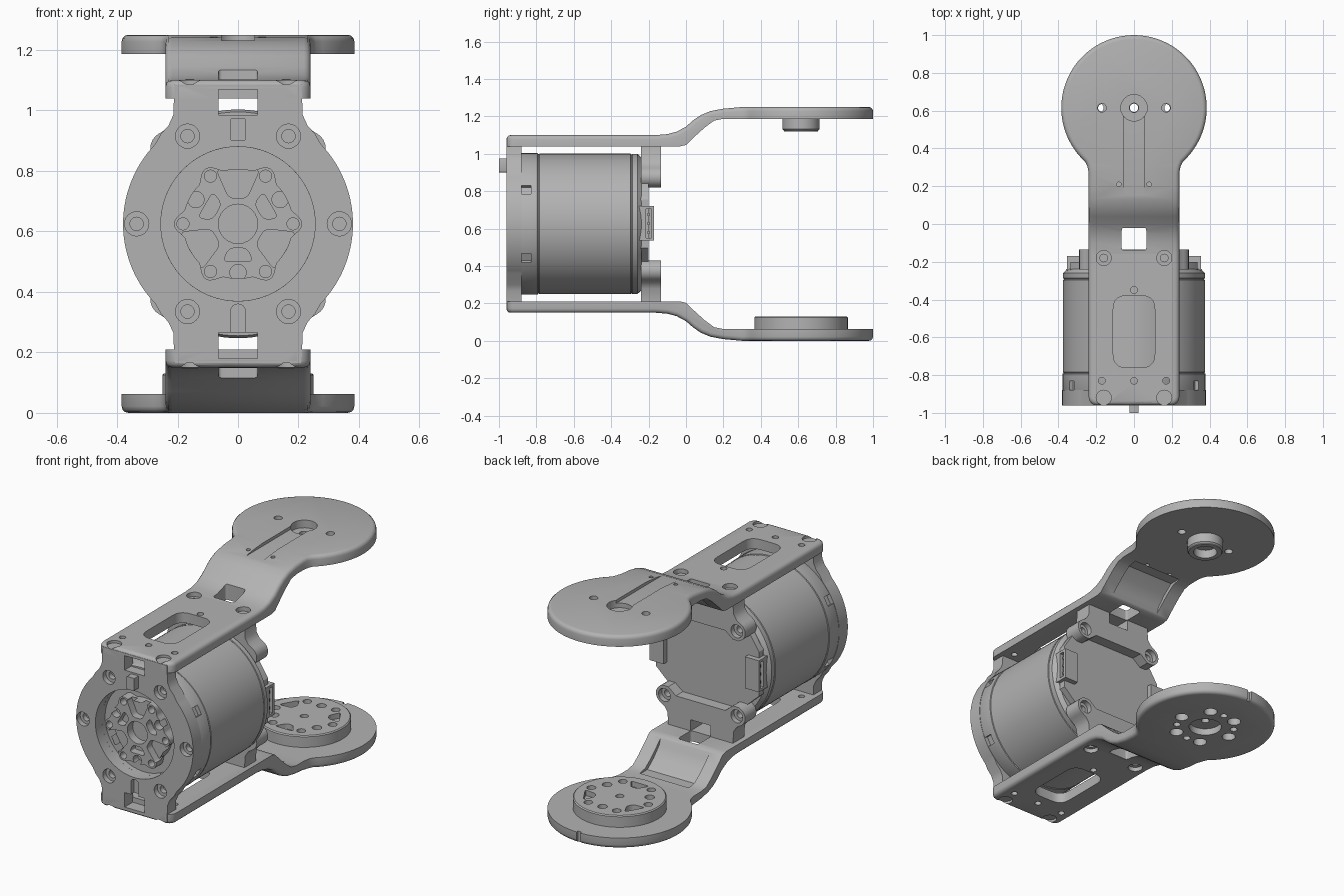
import bpy, bmesh
from math import sin, cos, pi, radians
from mathutils import Vector, Matrix

cube = bpy.data.objects.get("Cube")
if cube:
    bpy.data.objects.remove(cube)

metal = bpy.data.materials.new("grey metal")
metal.use_nodes = True
GREY = (0.45, 0.45, 0.45, 1)
metal.diffuse_color = GREY
metal.node_tree.nodes["Principled BSDF"].inputs["Base Color"].default_value = GREY

MID = 0.625      # height of the motor axis
DISC_Y = 0.615   # centre of the end discs
DISC_R = 0.385
SEG = 64


def finish(name, bm):
    bmesh.ops.recalc_face_normals(bm, faces=bm.faces)
    mesh = bpy.data.meshes.new(name)
    bm.to_mesh(mesh)
    bm.free()
    mesh.materials.append(metal)
    ob = bpy.data.objects.new(name, mesh)
    bpy.context.collection.objects.link(ob)
    return ob


def prism(name, pts, axis, a, b):
    """Extrude a 2D outline along an axis from a to b."""
    place = {"x": lambda p, t: (t, p[0], p[1]),
             "y": lambda p, t: (p[0], t, p[1]),
             "z": lambda p, t: (p[0], p[1], t)}[axis]
    bm = bmesh.new()
    low, high = ([bm.verts.new(place(p, t)) for p in pts] for t in (a, b))
    bm.faces.new(low)
    bm.faces.new(high)
    for i in range(len(pts)):
        j = (i + 1) % len(pts)
        bm.faces.new((low[i], low[j], high[j], high[i]))
    return finish(name, bm)


def lathe(name, prof, loc, axis, seg=SEG):
    """Turn (radius, height) pairs about an axis through loc."""
    bm = bmesh.new()
    rings = [[bm.verts.new((r * cos(2 * pi * k / seg), r * sin(2 * pi * k / seg), h))
              for k in range(seg)] for r, h in prof]
    bm.faces.new(rings[0])
    bm.faces.new(rings[-1])
    for p, q in zip(rings, rings[1:]):
        for k in range(seg):
            m = (k + 1) % seg
            bm.faces.new((p[k], p[m], q[m], q[k]))
    turn = Vector((0, 0, 1)).rotation_difference(Vector(axis)).to_matrix().to_4x4()
    bm.transform(Matrix.Translation(loc) @ turn)
    return finish(name, bm)


def hole(loc, axis, r, depth, r2=0, depth2=0):
    """Drill cutter going inwards from loc; axis points outwards."""
    prof = [(r, 0.01), (r, -depth)]
    if r2:
        prof += [(r2, -depth), (r2, -depth2)]
    return lathe("cutter", prof, loc, axis, 24)


def rounded(pts, rad, n=5):
    """Round each corner of an outline."""
    out = []
    for i, p in enumerate(pts):
        c = Vector(p)
        a = c + (Vector(pts[i - 1]) - c).normalized() * rad
        b = c + (Vector(pts[(i + 1) % len(pts)]) - c).normalized() * rad
        for k in range(n + 1):
            t = k / n
            out.append(a * (1 - t) ** 2 + c * 2 * t * (1 - t) + b * t * t)
    return out


def rect(x0, x1, y0, y1):
    return [(x0, y0), (x1, y0), (x1, y1), (x0, y1)]


def arc(cx, cy, r, a0, a1, n):
    return [(cx + r * cos(radians(a0 + (a1 - a0) * k / n)),
             cy + r * sin(radians(a0 + (a1 - a0) * k / n))) for k in range(n + 1)]


def combine(ob, tools, op="DIFFERENCE"):
    for t in tools:
        m = ob.modifiers.new("cut", "BOOLEAN")
        m.object, m.operation, m.solver = t, op, "EXACT"
    dg = bpy.context.evaluated_depsgraph_get()
    ob.data = bpy.data.meshes.new_from_object(ob.evaluated_get(dg))
    ob.modifiers.clear()
    for t in tools:
        bpy.data.objects.remove(t)
    return ob


def arm(name, lower):
    """Cranked bracket arm; the lower one is the upper one flipped."""
    top = [(-0.96, 1.1), (-0.16, 1.1), (-0.1, 1.105), (-0.05, 1.118), (0, 1.145), (0.04, 1.18),
           (0.08, 1.207), (0.13, 1.228), (0.2, 1.241), (0.3, 1.25), (1.01, 1.25)]
    under = [(1.01, 1.187), (0.2, 1.187), (0.15, 1.177), (0.1, 1.14), (0.05, 1.095),
             (0, 1.047), (-0.03, 1.04), (-0.96, 1.04)]
    ob = prism(name, top + under, "x", -0.4, 0.4)
    side = [(0.24, 0.27), (0.246, 0.303)]
    corner = arc(0.195, -0.915, 0.045, -90, 0, 6)
    plan = corner + side + arc(0, DISC_Y, DISC_R, -48, 228, 60)
    plan += [(-x, y) for x, y in reversed(corner + side)]
    combine(ob, [prism("cutter", plan, "z", 0.9, 1.4)], "INTERSECT")
    # soften the outer rim
    bm = bmesh.new()
    bm.from_mesh(ob.data)
    rim = [e for e in bm.edges if len(e.link_faces) == 2
           and max(f.normal.z for f in e.link_faces) > 0.5
           and abs(min(e.link_faces, key=lambda f: f.normal.z).normal.z) < 0.1]
    bmesh.ops.bevel(bm, geom=rim, offset=0.022, segments=3, profile=0.5, affect="EDGES")
    bm.to_mesh(ob.data)
    bm.free()
    up = (0, 0, 1)
    cuts = [prism("cutter", rounded(rect(-0.11, 0.11, -0.76, -0.38), 0.07), "z", 1, 1.2),
            prism("cutter", rounded(rect(-0.065, 0.065, -0.14, -0.02), 0.015), "z", 1, 1.3),
            prism("cutter", rect(-0.065, 0.065, -1, -0.885), "z", 1, 1.07),
            prism("cutter", [(0, 1.03), (0.02, 1.09), (0.07, 1.145), (0.13, 1.192),
                             (0.2, 1.192), (0.2, 1.15)], "x", -0.16, 0.16)]
    cuts += [hole((x, y, 1.1), up, 0.04, 0.025, 0.02, 0.09) for x in (-0.16, 0.16) for y in (-0.18, -0.92)]
    cuts += [hole((x, y, 1.1), up, 0.018, 0.08) for x, y in ((-0.17, -0.83), (0, -0.83), (0.17, -0.83), (0, -0.35))]
    if lower:
        cuts.append(hole((0, DISC_Y, 1.25), up, 0.09, 0.04, 0.022, 0.1))
        for k in range(6):
            a = k * pi / 3
            cuts.append(hole((0.17 * cos(a), DISC_Y + 0.17 * sin(a), 1.25), up, 0.037, 0.05, 0.02, 0.1))
            a += pi / 6
            if k % 3:
                cuts.append(hole((0.16 * cos(a), DISC_Y + 0.16 * sin(a), 1.25), up, 0.02, 0.05))
        cuts.append(prism("cutter", rect(-0.012, 0.012, 0.985, 1.05), "z", 1.1, 1.3))
    else:
        cuts.append(prism("cutter", rect(-0.055, 0.055, 0.1, DISC_Y), "z", 1.232, 1.3))
        cuts.append(hole((0, DISC_Y, 1.25), up, 0.07, 0.045, 0.025, 0.2))
        cuts += [hole((x, DISC_Y, 1.25), up, 0.023, 0.1) for x in (-0.17, 0.17)]
        cuts += [hole((x, 0.21, 1.25), up, 0.012, 0.12) for x in (-0.08, 0.08)]
    combine(ob, cuts)
    if lower:
        ob.data.transform(Matrix.Translation((0, 0, 2 * MID)) @ Matrix.Scale(-1, 4, (0, 0, 1)))
        ob.data.flip_normals()


arm("upper_arm", False)
arm("lower_arm", True)

# bushing under the upper disc
bush = lathe("upper_bushing", [(0.1, 0.07), (0.1, 0.012), (0.092, 0.004), (0.092, 0)], (0, DISC_Y, 1.12), (0, 0, 1))
combine(bush, [hole((0, DISC_Y, 1.12), (0, 0, -1), 0.065, 0.05, 0.025, 0.09)])

# raised hub on the lower disc
hub = lathe("lower_hub", [(0.25, 0.06), (0.25, 0.125), (0.244, 0.131)], (0, DISC_Y, 0), (0, 0, 1))
cuts = [hole((0, DISC_Y, 0.131), (0, 0, 1), 0.022, 0.08)]
for k in range(6):
    a = k * pi / 3
    cuts.append(hole((0.185 * cos(a), DISC_Y + 0.185 * sin(a), 0.131), (0, 0, 1), 0.024, 0.09))
    a += pi / 6
    if k % 2:
        cuts.append(hole((0.16 * cos(a), DISC_Y + 0.16 * sin(a), 0.131), (0, 0, 1), 0.026, 0.04))
    else:
        tri = [(0.19, -0.06), (0.19, 0.06), (0.13, 0.02), (0.13, -0.02)]
        tri = [(u * cos(a) - v * sin(a), DISC_Y + u * sin(a) + v * cos(a)) for u, v in tri]
        cuts.append(prism("cutter", rounded(tri, 0.018), "z", 0.1, 0.15))
combine(hub, cuts)

# motor can, with seam grooves and side notches
can = lathe("motor_can", [(0.37, -0.9), (0.378, -0.88), (0.378, -0.793), (0.373, -0.791), (0.373, -0.786),
                          (0.376, -0.784), (0.376, -0.296), (0.371, -0.294), (0.371, -0.289),
                          (0.375, -0.287), (0.375, -0.26), (0.355, -0.238)], (0, 0, MID), (0, 1, 0), 96)
cuts = [lathe("cutter", [(0.255, -0.91), (0.255, -0.87)], (0, 0, MID), (0, 1, 0))]
for deg in (29, 151, 209, 331):
    a = radians(deg)
    box = [(u * cos(a) - v * sin(a), MID + u * sin(a) + v * cos(a)) for u, v in rect(0.355, 0.4, -0.027, 0.027)]
    cuts.append(prism("cutter", box, "y", -0.885, -0.83))
combine(can, cuts)

# front plate: ring with a neck above and below
quarter = arc(0, 0, 0.38, 0, 44, 14) + [(0.255, 0.297), (0.23, 0.325), (0.214, 0.36), (0.21, 0.46)]
half = quarter + [(-x, z) for x, z in reversed(quarter)]
outline = half + [(-x, -z) for x, z in half[1:-1]]
plate = prism("front_plate", [(x, z + MID) for x, z in outline], "y", -0.96, -0.88)
front = (0, -1, 0)
cuts = [hole((0, -0.96, MID), front, 0.255, 0.1)]
cuts[0].data.transform(Matrix.Identity(4))
cuts += [prism("cutter", rect(-0.065, 0.065, MID + s * 0.36, MID + s * 0.447), "y", -1, -0.8) for s in (-1, 1)]
cuts += [hole((s * x, -0.96, MID + z), front, 0.04, 0.03, 0.022, 0.06)
         for s in (-1, 1) for x, z in ((0.335, 0), (0.167, 0.29), (0.167, -0.29))]
cuts.append(prism("cutter", [(-0.025, 0.25), (0.025, 0.25)] + arc(0, 0.335, 0.025, 0, 180, 8), "y", -1, -0.93))
cuts.append(lathe("cutter", [(0.255, -1), (0.255, -0.8)], (0, 0, MID), (0, 1, 0), 96))
combine(plate, cuts)
prism("locating_key", rounded(rect(-0.025, 0.025, 0.9, 0.975), 0.006, 2), "y", -1, -0.93)

# rotor face with six bosses, pockets and holes
star = []
for k in range(120):
    a = 2 * pi * k / 120
    r = 0.182 + 0.03 * max(0, cos(6 * a)) ** 1.5
    star.append((r * cos(a), MID + r * sin(a)))
rotor = prism("rotor_face", star, "y", -0.935, -0.86)
cuts = [hole((0, -0.935, MID), front, 0.065, 0.05)]
for k in range(6):
    a = k * pi / 3
    cuts.append(hole((0.182 * cos(a), -0.935, MID + 0.182 * sin(a)), front, 0.02, 0.05))
    a += pi / 6
    inner, outer, wide = (0.085, 0.18, 0.072) if k % 2 else (0.08, 0.125, 0.05)
    pocket = [(inner, -0.03), (outer, -wide), (outer, wide), (inner, 0.03)]
    pocket = [(u * cos(a) - v * sin(a), MID + u * sin(a) + v * cos(a)) for u, v in pocket]
    cuts.append(prism("cutter", rounded(pocket, 0.02), "y", -1, -0.89))
    if k % 2 == 0:
        cuts.append(hole((0.161 * cos(a), -0.935, MID + 0.161 * sin(a)), front, 0.027, 0.045))
combine(rotor, cuts)

# rear circuit cover
edge = [(0.335, -0.13), (0.335, 0.13), (0.28, 0.215), (0.15, 0.3)]
prism("rear_cover", [(x, z + MID) for x, z in edge + [(-x, z) for x, z in reversed(edge)]]
      + [(-0.15, 0.325), (0.15, 0.325)], "y", -0.245, -0.2)
for s in (-1, 1):
    # rear bracket with screw ears, joining the can to an arm
    r = [(0.16, 0.235), (0.21, 0.195), (0.25, 0.195)] + arc(0.235, 0.25, 0.055, -60, 60, 8)
    r += [(0.235, 0.315), (0.215, 0.345), (0.21, 0.42)]
    pts = r + [(-x, z) for x, z in reversed(r)]
    br = prism(("lower" if s < 0 else "upper") + "_rear_bracket", [(x, MID + s * z) for x, z in pts], "y", -0.24, -0.135)
    combine(br, [prism("cutter", rect(-0.065, 0.065, MID + s * 0.35, MID + s * 0.43), "y", -0.3, 0)]
            + [hole((x, -0.135, MID + s * 0.25), (0, 1, 0), 0.038, 0.03, 0.02, 0.07) for x in (-0.235, 0.235)])
    # cable socket with pins
    side = "left" if s > 0 else "right"
    sock = prism(side + "_socket", rect(s * 0.265, s * 0.355, 0.535, 0.72), "y", -0.25, -0.17)
    combine(sock, [prism("cutter", rect(s * 0.28, s * 0.4, 0.55, 0.705), "y", -0.215, -0.185)])
    for z in (0.58, 0.627, 0.675):
        prism(side + "_socket_pin", rect(s * 0.28, s * 0.345, z - 0.008, z + 0.008), "y", -0.205, -0.195)

# smooth curved walls, keep crisp edges
for ob in bpy.context.scene.objects:
    ob.select_set(ob.type == "MESH")
bpy.context.view_layer.objects.active = can
bpy.ops.object.shade_smooth_by_angle(angle=radians(32))
